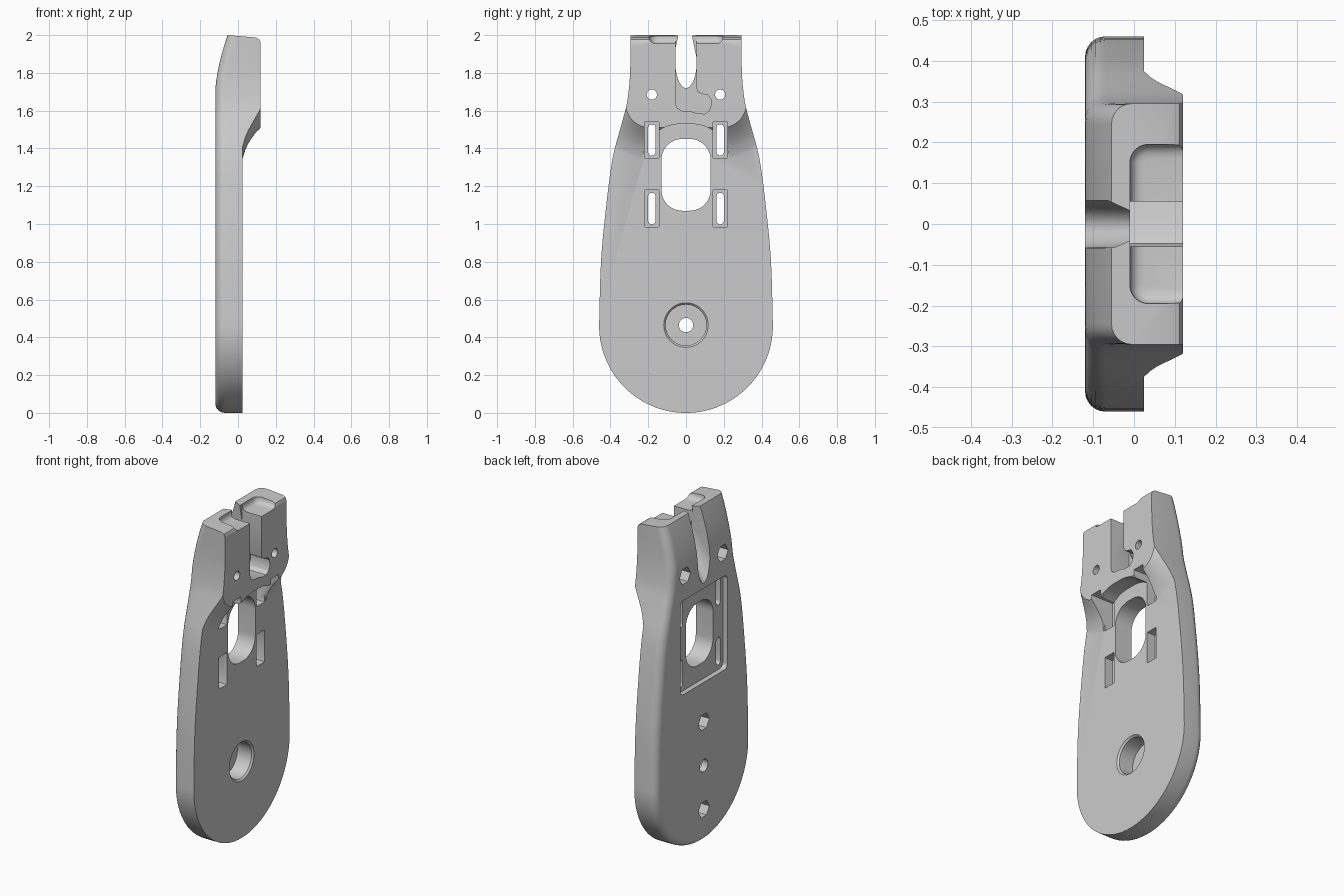
import bpy, bmesh, math
from mathutils import Vector

if "Cube" in bpy.data.objects:
    bpy.data.objects.remove(bpy.data.objects["Cube"], do_unlink=True)

grey = bpy.data.materials.new("plain_grey")
grey.use_nodes = True
colour = (0.6, 0.6, 0.6, 1)
grey.diffuse_color = colour
grey.node_tree.nodes["Principled BSDF"].inputs["Base Color"].default_value = colour


def make(name, bm):
    bmesh.ops.recalc_face_normals(bm, faces=bm.faces[:])
    mesh = bpy.data.meshes.new(name)
    bm.to_mesh(mesh)
    bm.free()
    mesh.materials.append(grey)
    ob = bpy.data.objects.new(name, mesh)
    bpy.context.collection.objects.link(ob)
    return ob


def bridge(bm, rings):
    n = len(rings[0])
    for a, b in zip(rings, rings[1:]):
        for i in range(n):
            j = (i + 1) % n
            bm.faces.new((a[i], a[j], b[j], b[i]))


def loft(name, rings):
    bm = bmesh.new()
    vs = [[bm.verts.new(p) for p in ring] for ring in rings]
    bridge(bm, vs)
    bm.faces.new(vs[0])
    bm.faces.new(vs[-1])
    return make(name, bm)


def prism(name, pts, x0, x1):
    return loft(name, [[(x, y, z) for y, z in pts] for x in (x0, x1)])


def rounded(u, v, hu, hv, r, seg=8):
    """Rounded rectangle outline; equal sizes give a circle."""
    pts = []
    for k, (su, sv) in enumerate(((1, 1), (-1, 1), (-1, -1), (1, -1))):
        for i in range(seg + 1):
            a = math.pi / 2 * (k + i / seg)
            p = (u + su * (hu - r) + r * math.cos(a), v + sv * (hv - r) + r * math.sin(a))
            if not pts or math.dist(p, pts[-1]) > 1e-5:
                pts.append(p)
    if math.dist(pts[0], pts[-1]) < 1e-5:
        pts.pop()
    return pts


def ngon(y, z, r, n):
    return [(y + r * math.cos(2 * math.pi * i / n), z + r * math.sin(2 * math.pi * i / n)) for i in range(n)]


def subtract(target, cutter):
    m = target.modifiers.new("cut", 'BOOLEAN')
    m.operation, m.solver, m.object = 'DIFFERENCE', 'EXACT', cutter
    bpy.context.view_layer.objects.active = target
    bpy.ops.object.modifier_apply(modifier=m.name)
    bpy.data.objects.remove(cutter, do_unlink=True)


def smooth_path(keys, sub=5):
    out = []
    for i in range(len(keys) - 1):
        p = [Vector(keys[min(max(i + k, 0), len(keys) - 1)]) for k in (-1, 0, 1, 2)]
        for s in range(sub):
            t = s / sub
            out.append(0.5 * (2 * p[1] + (p[2] - p[0]) * t + (2 * p[0] - 5 * p[1] + 4 * p[2] - p[3]) * t * t
                              + (3 * p[1] - p[0] - 3 * p[2] + p[3]) * t ** 3))
    return out + [Vector(keys[-1])]


# Half outline of the arm: round foot, tapering flanks, straight head
R = 0.46
half = [Vector((R * math.sin(a), R - R * math.cos(a))) for a in (math.pi / 2 * (i + 0.4) / 28 for i in range(28))]
half += smooth_path([(0.46, 0.46), (0.45, 0.8), (0.422, 1.1), (0.388, 1.35),
                     (0.338, 1.54), (0.311, 1.65), (0.296, 1.8), (0.295, 2.0)])


def back_x(z):
    return -0.12 + 0.065 * max(0, (z - 1.7) / 0.3) ** 1.6


def body_ring(inset, dx, front=None):
    pts = []
    for i, p in enumerate(half):
        t = half[min(i + 1, len(half) - 1)] - half[max(i - 1, 0)]
        n = Vector((t.y, -t.x)).normalized()
        if i == len(half) - 1:
            n = Vector((1, 0))
        q = p - n * inset
        q.x = max(q.x, 0.002)
        pts.append((back_x(q.y) + dx if front is None else front, q.x, q.y))
    return pts + [(x, -y, z) for x, y, z in reversed(pts)]


# Body with a rolled back edge, capped by strips between the two flanks
bm = bmesh.new()
r = 0.05
rings = [body_ring(r * (1 - math.sin(a)), r * (1 - math.cos(a))) for a in (math.pi / 2 * i / 6 for i in range(7))]
rings.append(body_ring(0, 0, 0.12))
vs = [[bm.verts.new(p) for p in ring] for ring in rings]
bridge(bm, vs)
n = len(vs[0])
for i in range(n // 2 - 1):
    bm.faces.new((vs[0][i], vs[0][i + 1], vs[0][n - 2 - i], vs[0][n - 1 - i]))
bm.faces.new(vs[-1])
body = make("mounting_arm", bm)


# Raised head with a flared foot, used to shape the front face
def head_ring(x, d):
    rad = 0.13 + d
    side = [(0.32 + d, 2.2)] + [(0.19 + rad * math.cos(a), 1.64 - rad * math.sin(a))
                                for a in (math.pi / 2 * i / 12 for i in range(13))]
    return [(x, y, z) for y, z in side] + [(x, -y, z) for y, z in reversed(side)]


flare = [(-0.05, 0.18), (0.02, 0.18), (0.03, 0.148), (0.04, 0.116), (0.055, 0.085),
         (0.075, 0.055), (0.095, 0.028), (0.12, 0), (0.4, 0)]
head = loft("head_shape", [head_ring(x, d) for x, d in flare])
subtract(head, prism("arch", rounded(0, 1.26, 0.23, 0.27, 0.2), -0.2, 0.5))
front_cut = prism("front_cut", [(-0.7, -0.2), (0.7, -0.2), (0.7, 2.1), (-0.7, 2.1)], 0.025, 0.3)
subtract(front_cut, head)
subtract(body, front_cut)

# Slightly sloping top with a rounded front lip
top = [(-0.055, 2.0), (0.095, 1.987), (0.112, 1.978), (0.12, 1.96), (0.2, 1.9), (0.2, 2.2), (-0.055, 2.2)]
subtract(body, loft("top_cut", [[(x, y, z) for x, z in top] for y in (-0.5, 0.5)]))

# Shallow recess in the top
steps = [(1.955, 0.035), (1.957, 0.022), (1.963, 0.01), (1.975, 0.002), (1.99, 0), (2.1, 0)]
subtract(body, loft("top_recess", [[(x, y, z) for x, y in rounded(0.15, 0, 0.16 - d, 0.195 - d, 0.045 - d)]
                                   for z, d in steps]))

# Hooked channel in the front of the head
hook = [(-0.055, 2.1), (-0.055, 1.64), (-0.048, 1.615), (-0.025, 1.6), (0.03, 1.595), (0.06, 1.585),
        (0.1, 1.583), (0.122, 1.6), (0.134, 1.63), (0.132, 1.66), (0.115, 1.682), (0.08, 1.69),
        (0.062, 1.7), (0.055, 1.72), (0.055, 2.1)]
subtract(body, prism("hook_channel", hook, -0.01, 0.3))


# Slanted groove rising from the back into the channel
def groove_ring(x, tip, top_width):
    arc = [(0.058 * math.sin(a), tip + 0.15 * (1 - math.cos(a))) for a in (math.pi / 2 * i / 10 for i in range(11))]
    side = arc[1:] + [(top_width, 2.03)]
    return [(x, 0, tip)] + [(x, y, z) for y, z in side] + [(x, -y, z) for y, z in reversed(side)]


subtract(body, loft("back_groove", [groove_ring(-0.14, 1.545, 0.062), groove_ring(-0.065, 1.645, 0.058),
                                    groove_ring(0.005, 1.74, 0.026)]))

# Square pocket on the back and the large oblong window
subtract(body, prism("back_pocket", rounded(0, 1.255, 0.225, 0.285, 0.03), -0.3, -0.09))
subtract(body, prism("window", rounded(0, 1.26, 0.13, 0.19, 0.11, 12), -0.3, 0.3))

# Four slots with rectangular recesses, and head screw holes with nut seats
for y in (-0.181, 0.181):
    for z in (1.082, 1.445):
        subtract(body, prism("slot_recess", rounded(y, z, 0.038, 0.097, 0.003, 2), -0.03, 0.3))
        subtract(body, prism("slot", rounded(y, z, 0.02, 0.083, 0.0195, 6), -0.3, 0.3))
    subtract(body, prism("screw_hole", ngon(y, 1.685, 0.027, 24), -0.3, 0.3))
    subtract(body, prism("nut_seat", ngon(y, 1.685, 0.052, 6), -0.3, -0.05))

# Pivot hole with counterbore, and two blind nut seats
subtract(body, prism("pivot_hole", ngon(0, 0.465, 0.038, 24), -0.3, 0.3))
subtract(body, loft("counterbore", [[(x, y, z) for y, z in ngon(0, 0.465, rad, 48)]
                                    for x, rad in ((-0.08, 0.108), (0.015, 0.108), (0.035, 0.128))]))
for z in (0.2, 0.73):
    subtract(body, prism("blind_nut_seat", ngon(0, z, 0.052, 6), -0.3, -0.05))

bpy.ops.object.select_all(action='DESELECT')
body.select_set(True)
bpy.context.view_layer.objects.active = body
bpy.ops.object.shade_smooth_by_angle(angle=math.radians(30))
